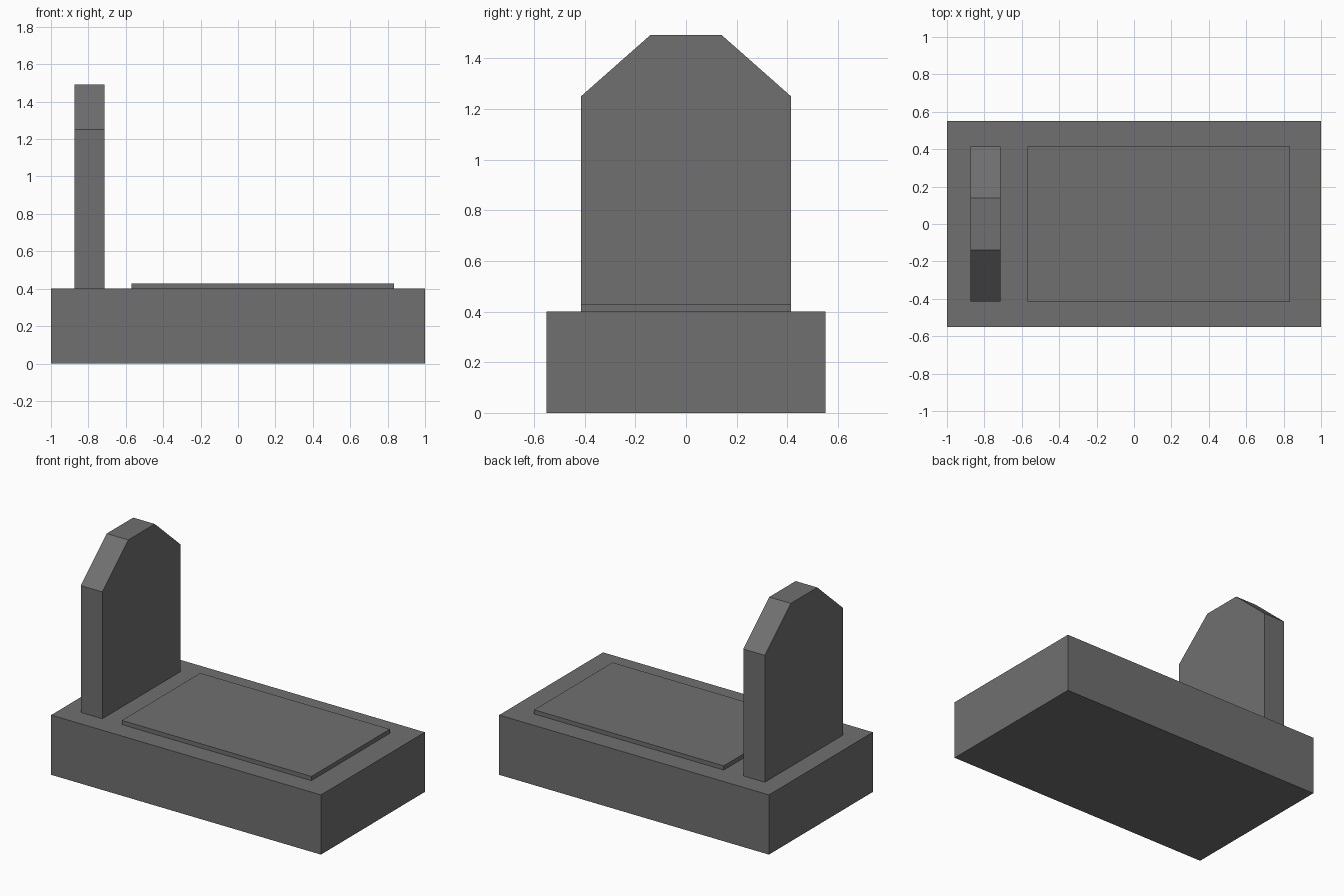
import bpy
import bmesh
from mathutils import Vector

cube = bpy.data.objects.get("Cube")
if cube:
    bpy.data.objects.remove(cube, do_unlink=True)

# Single stone colour
stone = bpy.data.materials.new("grey_stone")
stone.use_nodes = True
colour = (0.16, 0.16, 0.16, 1)
stone.diffuse_color = colour
stone.node_tree.nodes["Principled BSDF"].inputs["Base Color"].default_value = colour


def extrude_profile(name, profile, x_min, x_max):
    """Extrude a closed (y, z) outline along x."""
    bm = bmesh.new()
    face = bm.faces.new([bm.verts.new((x_min, y, z)) for y, z in profile])
    result = bmesh.ops.extrude_face_region(bm, geom=[face])
    moved = [v for v in result["geom"] if isinstance(v, bmesh.types.BMVert)]
    bmesh.ops.translate(bm, verts=moved, vec=Vector((x_max - x_min, 0, 0)))
    bmesh.ops.recalc_face_normals(bm, faces=bm.faces[:])
    mesh = bpy.data.meshes.new(name)
    bm.to_mesh(mesh)
    bm.free()
    mesh.materials.append(stone)
    obj = bpy.data.objects.new(name, mesh)
    bpy.context.collection.objects.link(obj)
    return obj


def symmetric(half):
    """Mirror the right half of an outline to close it."""
    return half + [(-y, z) for y, z in reversed(half)]


BASE_TOP = 0.4

# Plinth block
extrude_profile("base", symmetric([(0.55, 0), (0.55, BASE_TOP)]), -1, 1)

# Thin raised cover slab
extrude_profile("cover_slab", symmetric([(0.415, BASE_TOP), (0.415, 0.428)]), -0.57, 0.835)

# Upright headstone with clipped shoulders
headstone = [(0.415, BASE_TOP), (0.415, 1.25), (0.14, 1.493)]
extrude_profile("headstone", symmetric(headstone), -0.875, -0.715)
